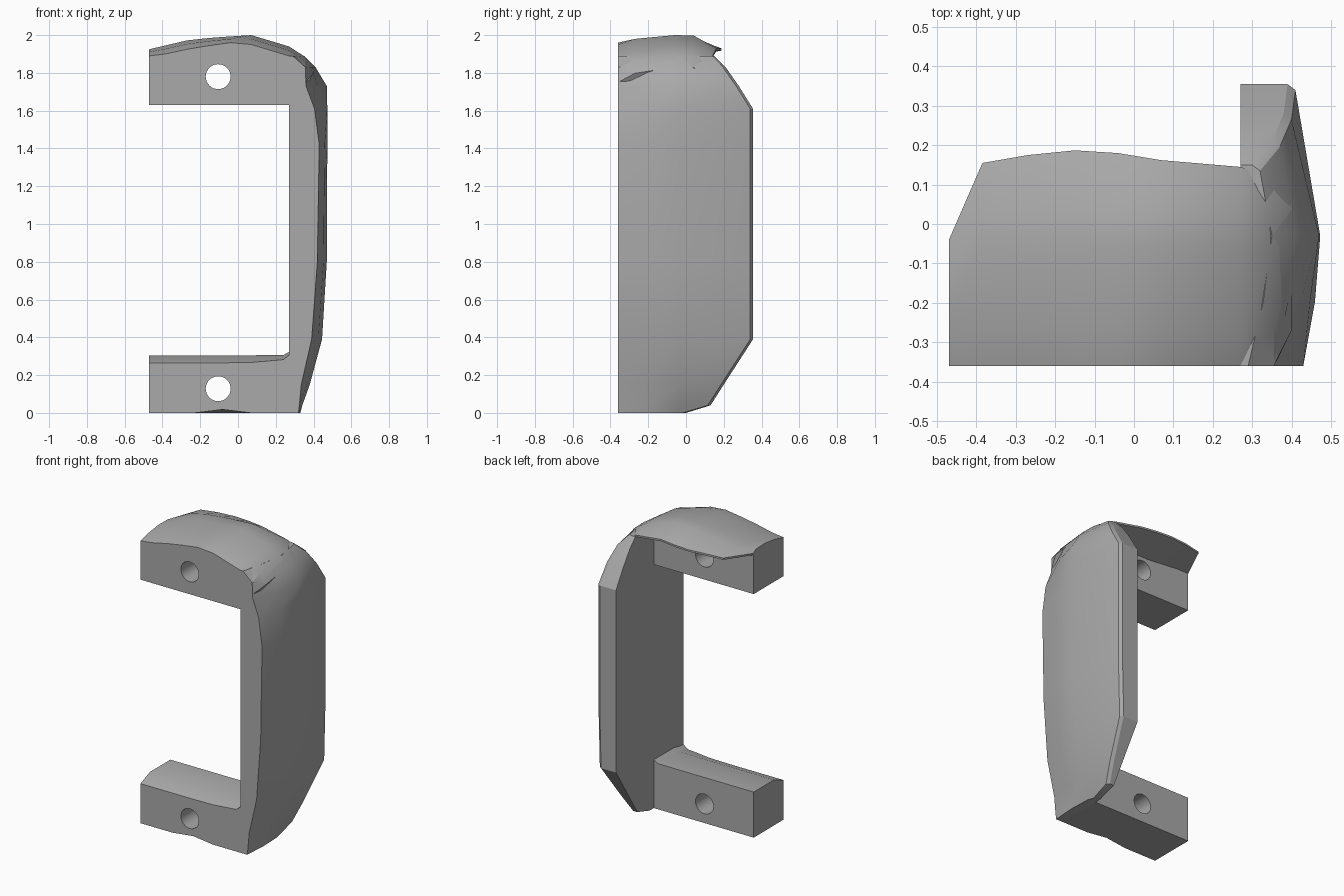
import bpy
import bmesh
import math

cube = bpy.data.objects.get("Cube")
if cube:
    bpy.data.objects.remove(cube, do_unlink=True)

grey = bpy.data.materials.new("plain grey")
grey.use_nodes = True
tone = (0.4, 0.4, 0.4, 1)
grey.diffuse_color = tone
grey.node_tree.nodes["Principled BSDF"].inputs["Base Color"].default_value = tone

FRONT, ARM_BACK, INNER = -0.36, -0.045, 0.27
HOLE_X, HOLE_R = -0.105, 0.066


def loft(name, rings):
    """Skin a closed solid through rings with equal point counts."""
    bm = bmesh.new()
    rows = [[bm.verts.new(p) for p in ring] for ring in rings]
    n = len(rows[0])
    for a, b in zip(rows, rows[1:]):
        for i in range(n):
            j = (i + 1) % n
            bm.faces.new((a[i], a[j], b[j], b[i]))
    bm.faces.new(rows[0])
    bm.faces.new(rows[-1])
    bmesh.ops.recalc_face_normals(bm, faces=bm.faces)
    mesh = bpy.data.meshes.new(name)
    bm.to_mesh(mesh)
    bm.free()
    mesh.materials.append(grey)
    obj = bpy.data.objects.new(name, mesh)
    bpy.context.collection.objects.link(obj)
    return obj


def activate(obj):
    bpy.ops.object.select_all(action="DESELECT")
    obj.select_set(True)
    bpy.context.view_layer.objects.active = obj


def drill(obj, z):
    """Cut a round screw hole from front to back."""
    bpy.ops.mesh.primitive_cylinder_add(vertices=32, radius=HOLE_R, depth=0.6,
                                        location=(HOLE_X, -0.28, z),
                                        rotation=(math.pi / 2, 0, 0))
    cutter = bpy.context.object
    cutter.hide_render = True
    cutter.data.materials.append(grey)
    activate(obj)
    mod = obj.modifiers.new("hole", "BOOLEAN")
    mod.operation = "DIFFERENCE"
    mod.solver = "EXACT"
    mod.object = cutter
    bpy.ops.object.modifier_apply(modifier=mod.name)
    bpy.data.objects.remove(cutter, do_unlink=True)


# Upright grip plate: height, outer x at front / middle / back, back y
plate_rows = [
    (0.00, 0.32, 0.325, 0.31, 0.00),
    (0.04, 0.325, 0.34, 0.32, 0.13),
    (0.15, 0.335, 0.38, 0.35, 0.20),
    (0.39, 0.39, 0.445, 0.40, 0.355),
    (0.80, 0.42, 0.47, 0.41, 0.355),
    (1.42, 0.43, 0.473, 0.41, 0.355),
    (1.61, 0.405, 0.473, 0.41, 0.355),
    (1.73, 0.36, 0.47, 0.40, 0.28),
    (1.83, 0.357, 0.41, 0.37, 0.21),
    (1.89, 0.29, 0.35, 0.32, 0.15),
]
plate = loft("upright_plate", [
    [(INNER, FRONT, z), (xf, FRONT, z),
     ((xf + xm) / 2 + 0.008, FRONT * 0.55, z),
     (xm, min(-0.03, yb - 0.05), z), (xb, yb - 0.015, z),
     (xb - 0.02, yb, z), (INNER, yb, z)]
    for z, xf, xm, xb, yb in plate_rows])

# Lower mounting arm: x, underside lift at the front, top height at front / back
lower_rows = [
    (-0.47, 0, 0.265, 0.305), (-0.23, 0, 0.265, 0.305),
    (-0.08, 0.018, 0.265, 0.305), (0.07, 0, 0.267, 0.305),
    (0.24, 0, 0.282, 0.306), (0.30, 0, 0.33, 0.34)]
lower_arm = loft("lower_arm", [
    [(x, FRONT, lift), (x, FRONT, zf), (x, FRONT + 0.1, zb),
     (x, ARM_BACK, zb), (x, ARM_BACK, 0)]
    for x, lift, zf, zb in lower_rows])
drill(lower_arm, 0.128)

# Upper arm with domed cap and rear lip:
# x, front edge z, crown z, lip y, lip z, lip root z
upper_rows = [
    (-0.47, 1.89, 1.925, -0.04, 1.905, 1.89),
    (-0.385, 1.90, 1.945, 0.155, 1.925, 1.89),
    (-0.27, 1.925, 1.972, 0.175, 1.93, 1.88),
    (-0.15, 1.945, 1.985, 0.187, 1.93, 1.87),
    (-0.04, 1.96, 1.993, 0.18, 1.93, 1.87),
    (0.07, 1.95, 2.00, 0.162, 1.93, 1.87),
    (0.27, 1.89, 1.94, 0.145, 1.90, 1.85),
    (0.355, 1.83, 1.885, 0.12, 1.85, 1.82),
    (0.40, 1.75, 1.83, 0.08, 1.81, 1.78)]


def upper_ring(x, zf, zt, ylip, zlip, zroot):
    crown = min(0.04, ylip - 0.03)
    x_low = min(x, 0.30)
    x_front = min(x, 0.357)
    return [(x_low, FRONT, 1.63), (x_front, FRONT, zf),
            (x, FRONT + 0.09, zf * 0.4 + zt * 0.6), (x, crown - 0.1, zt),
            (x, crown, zt - 0.002), (x, ylip, zlip), (x, ylip, zlip - 0.012),
            (min(x, 0.34), ARM_BACK, zroot), (x_low, ARM_BACK, 1.63)]


upper_arm = loft("upper_arm", [upper_ring(*row) for row in upper_rows])
drill(upper_arm, 1.78)

# Soft shading on the curved skin, crisp corners elsewhere
for part in (plate, lower_arm, upper_arm):
    activate(part)
    bpy.ops.object.shade_smooth_by_angle(angle=math.radians(28))
